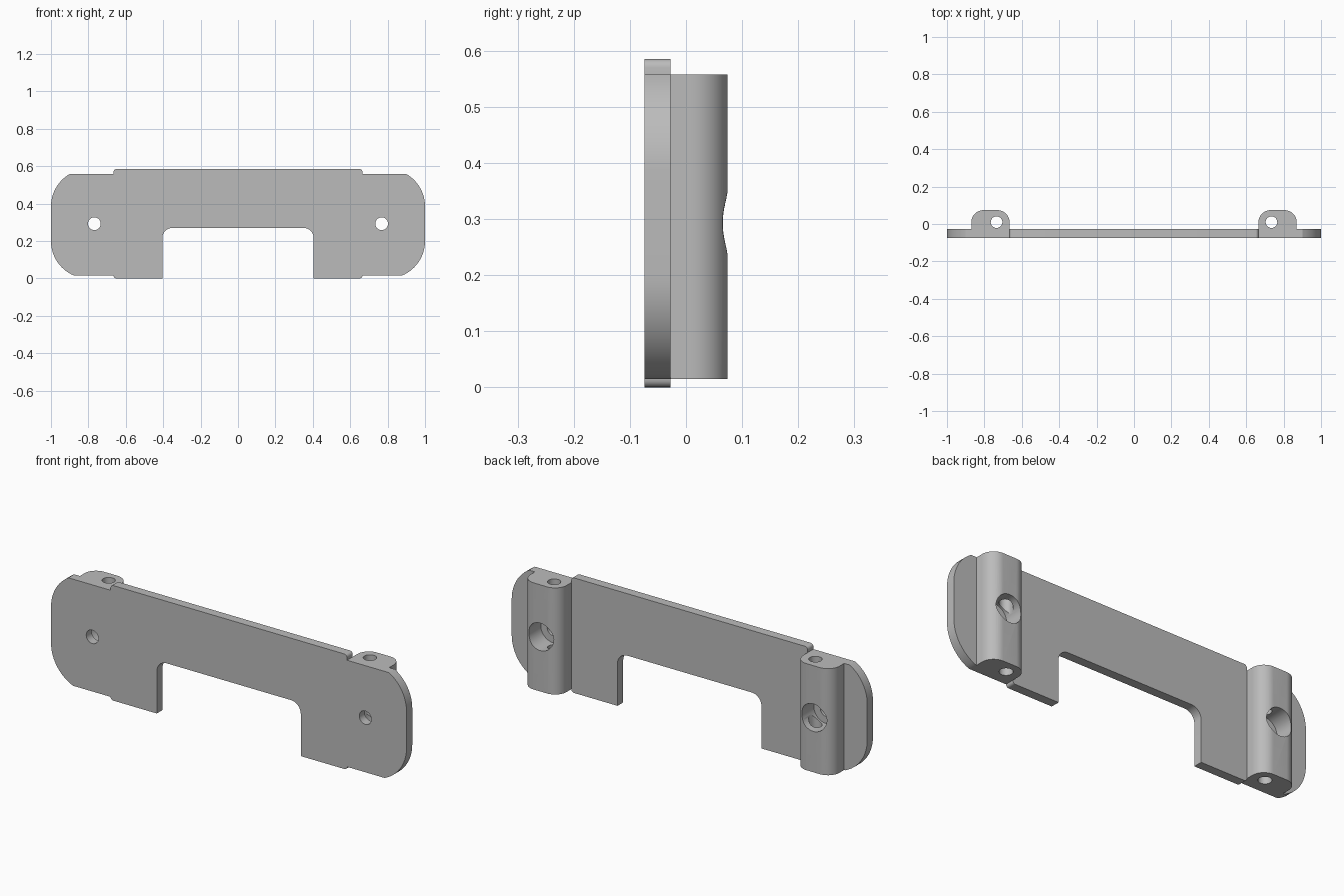
import bpy, bmesh, math
from mathutils import Matrix, Vector

cube = bpy.data.objects.get("Cube")
if cube:
    bpy.data.objects.remove(cube, do_unlink=True)

HEIGHT, LOW, HIGH = 0.585, 0.015, 0.557
FRONT, PLATE_BACK, POST_BACK = -0.074, -0.028, 0.074
MID = HEIGHT / 2

grey = bpy.data.materials.new("light grey")
grey.use_nodes = True
grey.diffuse_color = (0.5, 0.5, 0.5, 1)
grey.node_tree.nodes["Principled BSDF"].inputs["Base Color"].default_value = (0.5, 0.5, 0.5, 1)


def arc(cx, cy, r, start, end, steps=12):
    """Points on a circle between two angles in degrees."""
    angles = [math.radians(start + (end - start) * i / steps) for i in range(steps + 1)]
    return [(cx + r * math.cos(a), cy + r * math.sin(a)) for a in angles]


def add_object(name, bm):
    bmesh.ops.recalc_face_normals(bm, faces=bm.faces)
    mesh = bpy.data.meshes.new(name)
    bm.to_mesh(mesh)
    bm.free()
    mesh.materials.append(grey)
    obj = bpy.data.objects.new(name, mesh)
    bpy.context.collection.objects.link(obj)
    return obj


def prism(name, points, direction):
    """Extrude a closed outline of 3D points along a direction."""
    bm = bmesh.new()
    face = bm.faces.new([bm.verts.new(p) for p in points])
    result = bmesh.ops.extrude_face_region(bm, geom=[face], use_keep_orig=True)
    verts = [v for v in result["geom"] if isinstance(v, bmesh.types.BMVert)]
    bmesh.ops.translate(bm, vec=direction, verts=verts)
    return add_object(name, bm)


def rod(name, radius, start, end):
    """Cylinder between two points."""
    a, b = Vector(start), Vector(end)
    turn = (b - a).to_track_quat("Z", "Y").to_matrix().to_4x4()
    bm = bmesh.new()
    bmesh.ops.create_cone(bm, cap_ends=True, segments=48, radius1=radius, radius2=radius,
                          depth=(b - a).length, matrix=Matrix.Translation((a + b) / 2) @ turn)
    return add_object(name, bm)


def combine(target, other, operation):
    """Apply a boolean and discard the helper."""
    other.hide_render = True
    mod = target.modifiers.new("combine", "BOOLEAN")
    mod.operation, mod.solver, mod.object = operation, "EXACT", other
    bpy.context.view_layer.objects.active = target
    bpy.ops.object.modifier_apply(modifier=mod.name)
    bpy.data.objects.remove(other, do_unlink=True)


# Plate: right half of the outline, mirrored; big end corners are clipped by the flat edges
R = 0.2
cut_low = math.degrees(math.asin((R - LOW) / R))
cut_high = math.degrees(math.asin((HIGH - HEIGHT + R) / R))
half = arc(0.35, 0.215, 0.055, 90, 0, 8)
half += [(0.405, 0)]
half += arc(0.65, 0.015, 0.015, -90, 0, 5)
half += arc(1 - R, R, R, -cut_low, 0)
half += arc(1 - R, HEIGHT - R, R, 0, cut_high)
half += [(0.665, HIGH)]
half += arc(0.65, HEIGHT - 0.015, 0.015, 0, 90, 5)
outline = half + [(-x, z) for x, z in reversed(half)]
bracket = prism("mounting_bracket", [(x, FRONT, z) for x, z in outline],
                (0, PLATE_BACK - FRONT, 0))

# Round-backed posts
for side in (1, -1):
    r = 0.065
    section = [(0.665, -0.05), (0.87, -0.05)]
    section += arc(0.87 - r, POST_BACK - r, r, 0, 90)
    section += arc(0.665 + r, POST_BACK - r, r, 90, 180)
    post = prism("post", [(side * x, y, LOW) for x, y in section], (0, 0, HIGH - LOW))
    combine(bracket, post, "UNION")

# Screw holes with wide recesses, and a vertical bore through each post
for side in (1, -1):
    x = side * 0.768
    combine(bracket, rod("screw_hole", 0.034, (x, -0.2, MID), (x, 0.2, MID)), "DIFFERENCE")
    combine(bracket, rod("recess", 0.07, (x, -0.03, MID), (x, 0.2, MID)), "DIFFERENCE")
    bx = side * 0.735
    combine(bracket, rod("vertical_bore", 0.031, (bx, 0.01, -0.1), (bx, 0.01, 0.7)), "DIFFERENCE")

bpy.ops.object.select_all(action="DESELECT")
bracket.select_set(True)
bpy.context.view_layer.objects.active = bracket
bpy.ops.object.shade_smooth_by_angle(angle=math.radians(30))
